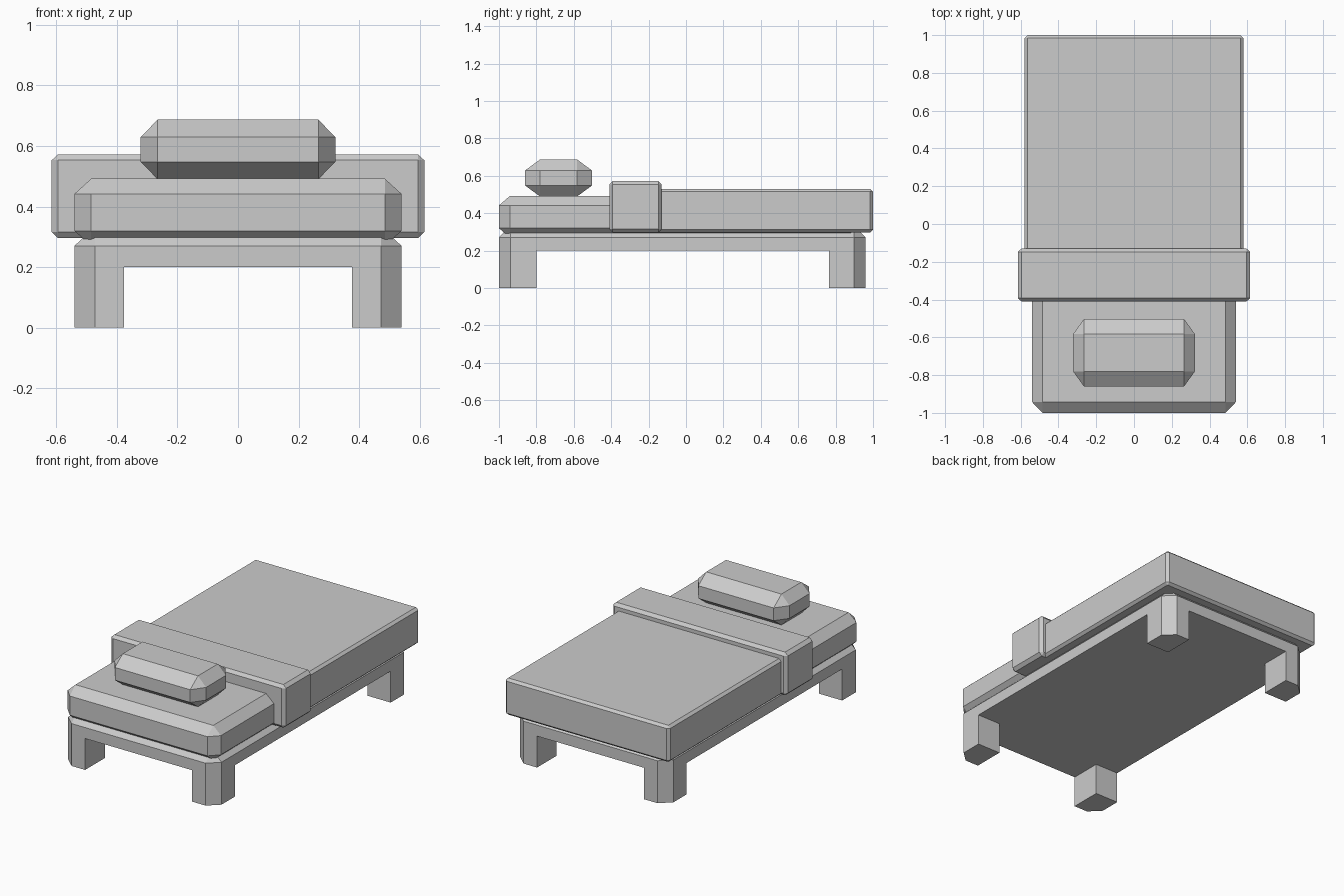
import bpy, bmesh

if "Cube" in bpy.data.objects:
    bpy.data.objects.remove(bpy.data.objects["Cube"])


def finish(name, bm):
    bmesh.ops.recalc_face_normals(bm, faces=bm.faces)
    me = bpy.data.meshes.new(name)
    bm.to_mesh(me)
    bm.free()
    ob = bpy.data.objects.new(name, me)
    bpy.context.collection.objects.link(ob)
    return ob


def chamfer_box(name, x, y, z, b, bottom=None):
    """Box with every edge chamfered; b = chamfer depth per axis,
    bottom = optional separate chamfer depth at the underside."""
    bm = bmesh.new()
    bmesh.ops.create_cube(bm, size=2)
    bmesh.ops.bevel(bm, geom=bm.edges[:], offset=0.5, segments=1,
                    affect='EDGES', offset_type='OFFSET', profile=0.5)
    for v in bm.verts:
        for i, (lo, hi) in enumerate((x, y, z)):
            inner = abs(v.co[i]) < 0.75
            if v.co[i] > 0:
                v.co[i] = hi - (b[i] if inner else 0)
            else:
                d = bottom if (i == 2 and bottom is not None) else b[i]
                v.co[i] = lo + (d if inner else 0)
    return finish(name, bm)


def prism(name, pts, z0, z1):
    bm = bmesh.new()
    face = bm.faces.new([bm.verts.new((px, py, z0)) for px, py in pts])
    ext = bmesh.ops.extrude_face_region(bm, geom=[face], use_keep_orig=True)
    for g in ext['geom']:
        if isinstance(g, bmesh.types.BMVert):
            g.co.z = z1
    return finish(name, bm)


# Bed frame: chamfered top, flat underside
chamfer_box("bed_frame", (-0.54, 0.54), (-1.0, 0.96), (0.2, 0.335),
            (0.068, 0.063, 0.065), bottom=0.0)

# Legs: square posts with the outer corner cut off
for side, sx in (("left", -1), ("right", 1)):
    for end, yo, yi, d in (("front", -1.0, -0.80, 1), ("back", 0.96, 0.765, -1)):
        xo, xi = 0.54 * sx, 0.377 * sx
        prism(f"{end}_{side}_leg",
              [(xi, yi), (xo, yi), (xo, yo + 0.063 * d),
               (xo - 0.068 * sx, yo), (xi, yo)], 0.0, 0.2)

# Mattress, sinking slightly into the frame to leave a groove
chamfer_box("mattress", (-0.54, 0.54), (-1.0, 0.94), (0.27, 0.492),
            (0.055, 0.058, 0.05))

# Blanket and its folded edge
chamfer_box("blanket", (-0.58, 0.58), (-0.3, 1.0), (0.297, 0.53),
            (0.016, 0.016, 0.015))
chamfer_box("blanket_fold", (-0.615, 0.615), (-0.41, -0.13), (0.297, 0.572),
            (0.02, 0.017, 0.019))

# Pillow
chamfer_box("pillow", (-0.322, 0.322), (-0.86, -0.503), (0.49, 0.687),
            (0.057, 0.079, 0.058))
